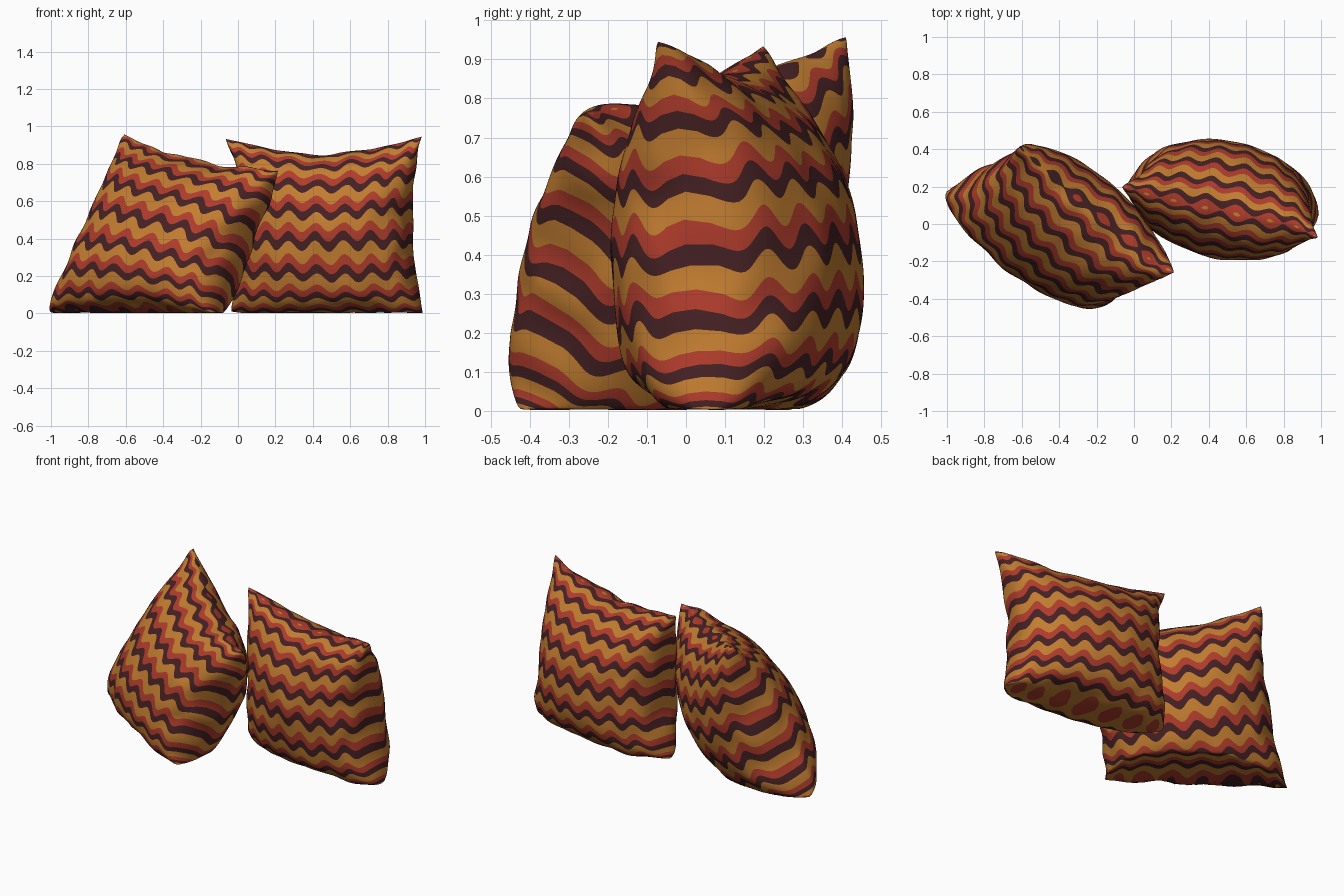
import bpy, bmesh, math
from mathutils import Vector, noise

if "Cube" in bpy.data.objects:
    bpy.data.objects.remove(bpy.data.objects["Cube"])


def material(name, rgb):
    m = bpy.data.materials.new(name)
    m.use_nodes = True
    m.diffuse_color = (*rgb, 1)
    bsdf = m.node_tree.nodes["Principled BSDF"]
    bsdf.inputs["Base Color"].default_value = (*rgb, 1)
    bsdf.inputs["Roughness"].default_value = 0.9
    return m


FABRIC = [material("amber_fabric", (0.54, 0.205, 0.03)),
          material("dark_brown_fabric", (0.06, 0.015, 0.017)),
          material("red_fabric", (0.43, 0.045, 0.025))]
BAND = [0, 0, 0, 0, 1, 1, 1, 2, 2, 2]      # colour of each row in one repeat
HALF_ROWS, ROWS_PER_UNIT = 46, 39.7
COLUMNS, WAVES = 120, 7.5


def ease(r, amount):
    """Spread rows and columns evenly over the rounded surface."""
    r = max(-1, min(1, r))
    return (1 - amount) * r + amount * math.sin(r * math.pi / 2)


def cushion(name, corners, thick, pinch, tilt, phase, shift, seed):
    bl, br, tr, tl = map(Vector, corners)
    normal = (br - bl + tr - tl).cross(tl - bl + tr - br).normalized()

    def point(u, v, side):
        # Cover pinched inwards between its corners, except along the floor
        pu = u * (1 - pinch[0] * (1 - v * v))
        pv = v * (1 - pinch[1] * (1 - u * u)) if v > 0 else v
        a, b = (1 + pu) / 2, (1 + pv) / 2
        p = bl.lerp(br, a).lerp(tl.lerp(tr, a), b)
        # Stuffing, sagging towards the floor
        power = 0.52 if v > 0 else 0.3
        fill = max(0, 1 - u * u) ** 0.39 * max(0, 1 - v * v) ** power
        p += normal * side * thick[side < 0] * fill * (1 - 0.18 * v)
        # Soft creases, strongest near the seams
        q = Vector((u * 3, v * 3, side * fill * 2 + seed))
        rim = max(abs(u), abs(v)) ** 4
        p += noise.noise_vector(q) * (0.01 + 0.012 * rim)
        p.z = max(p.z, 0.004 + 0.004 * noise.noise(q))
        return p

    bm = bmesh.new()
    for side in (1, -1):
        grid = []
        for k in range(-HALF_ROWS, HALF_ROWS + 1):
            line = []
            for i in range(COLUMNS + 1):
                s = 2 * i / COLUMNS - 1
                u = ease(s, 0.45)
                wave = 0.041 * math.cos(s * math.pi * WAVES + phase)
                r = k / ROWS_PER_UNIT + wave + tilt * u
                line.append(bm.verts.new(point(u, ease(r, 0.9), side)))
            grid.append(line)
        # Woven wavy stripes follow the rows
        for k in range(len(grid) - 1):
            for i in range(COLUMNS):
                quad = [grid[k][i], grid[k][i + 1], grid[k + 1][i + 1], grid[k + 1][i]]
                f = bm.faces.new(quad if side > 0 else quad[::-1])
                f.material_index = BAND[(k - shift) % len(BAND)]
                f.smooth = True
    bmesh.ops.remove_doubles(bm, verts=bm.verts, dist=0.0004)
    mesh = bpy.data.meshes.new(name)
    bm.to_mesh(mesh)
    bm.free()
    for m in FABRIC:
        mesh.materials.append(m)
    ob = bpy.data.objects.new(name, mesh)
    bpy.context.collection.objects.link(ob)


# Upright cushion, standing on its lower edge
cushion("upright_cushion",
        [(-0.03, 0.22, 0), (0.99, 0.04, 0), (0.99, -0.06, 0.94), (-0.06, 0.19, 0.94)],
        (0.28, 0.33), (0.14, 0.18), 0, 0, 7, 3)

# Leaning cushion, tipped back and sideways
cushion("leaning_cushion",
        [(-1.0, 0.18, 0.01), (-0.13, -0.42, 0), (0.21, -0.27, 0.77), (-0.6, 0.42, 0.95)],
        (0.27, 0.36), (0.08, 0.11), -0.065, 1, 9, 8)
